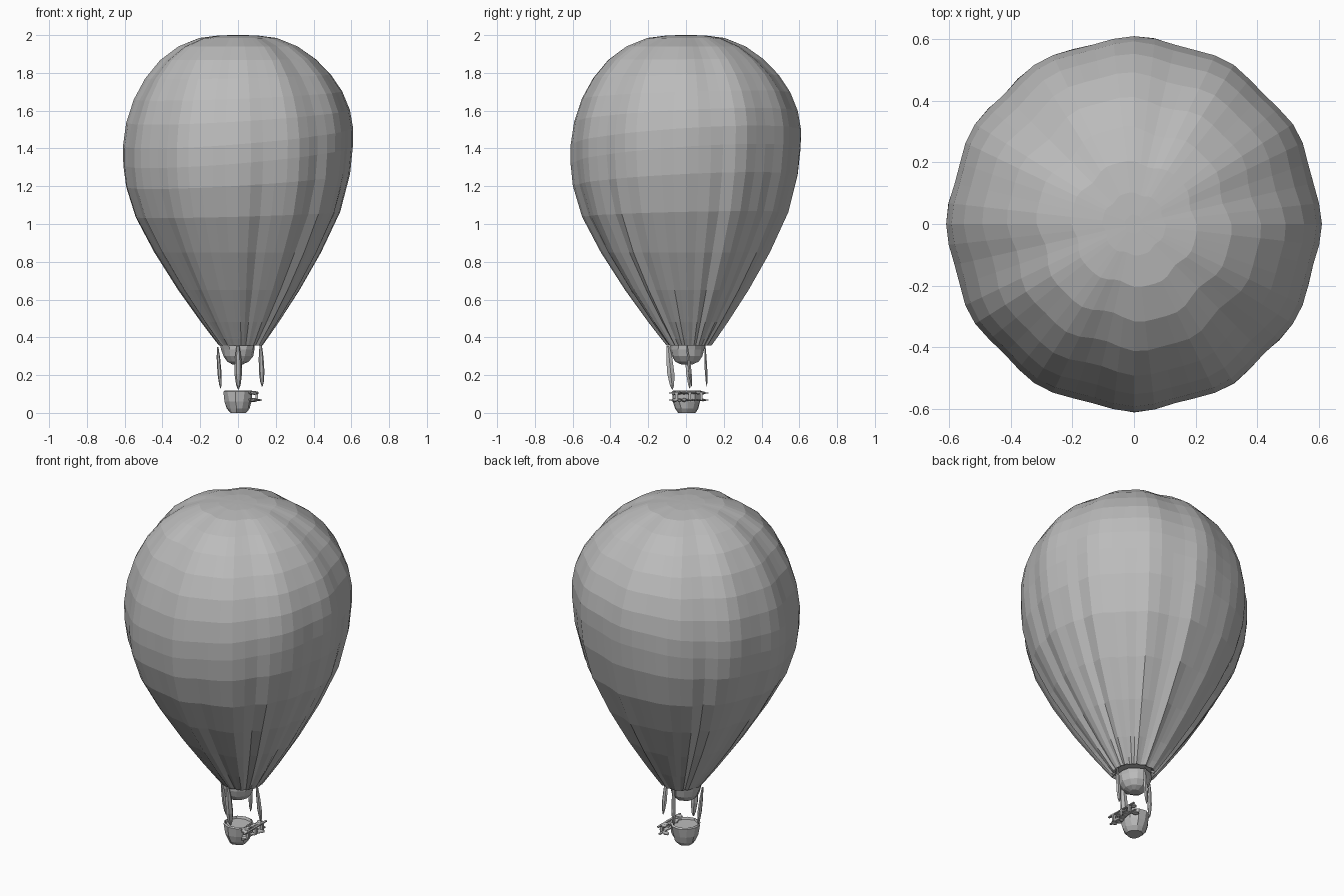
import bpy, bmesh, math, random
from mathutils import Vector, Matrix

random.seed(7)
cube = bpy.data.objects.get("Cube")
if cube:
    bpy.data.objects.remove(cube, do_unlink=True)

grey = bpy.data.materials.new("plain grey")
grey.use_nodes = True
grey.diffuse_color = (0.5, 0.5, 0.5, 1)
grey.node_tree.nodes["Principled BSDF"].inputs["Base Color"].default_value = (0.5, 0.5, 0.5, 1)


def finish(bm, name):
    bmesh.ops.recalc_face_normals(bm, faces=bm.faces)
    mesh = bpy.data.meshes.new(name)
    bm.to_mesh(mesh)
    bm.free()
    mesh.materials.append(grey)
    obj = bpy.data.objects.new(name, mesh)
    bpy.context.collection.objects.link(obj)
    return obj


def lathe(name, profile, sides, warp=None, center=(0, 0)):
    """Flat-shaded turned shape from (radius, height) pairs, closed at both ends."""
    bm = bmesh.new()
    rings = []
    for r, z in profile:
        ring = []
        for i in range(sides):
            a = math.tau * i / sides
            p = Vector((r * math.cos(a), r * math.sin(a), z))
            if warp:
                p = warp(p, r, z, i, a)
            ring.append(bm.verts.new(p + Vector((*center, 0))))
        rings.append(ring)
    for low, high in zip(rings, rings[1:]):
        for i in range(sides):
            j = (i + 1) % sides
            bm.faces.new((low[i], low[j], high[j], high[i]))
    bm.faces.new(rings[0])
    bm.faces.new(rings[-1])
    return finish(bm, name)


# Envelope: rounded cloth lobes above, tight gathered pleats below
SIDES = 56
pleats = [random.uniform(-1, 0.6) for _ in range(SIDES)]


def cloth(p, r, z, i, a):
    low = max(0, min(1, (1.5 - z) / 0.7))
    crown = max(0, (z - 1.5) / 0.5)
    lobe = 0.007 * math.cos(12 * a) * min(1, r / 0.4)
    dent = 0.012 * crown * math.cos(6 * a + 1.57) * min(1, r / 0.3)
    fold = 0.02 * low * pleats[i] * min(1, 0.4 + r)
    k = (r + lobe + dent + fold) / r
    lean = 0.09 * (p.x + 0.8 * p.y) * max(0, 1 - abs(z - 1.4) / 0.5)
    drift = 0.017 * max(0, 1 - (z - 0.36) / 0.5)
    return Vector((p.x * k + drift, p.y * k + drift, z + lean))


lathe("envelope", [
    (0.10, 0.37), (0.115, 0.357), (0.14, 0.39), (0.205, 0.48), (0.32, 0.65),
    (0.44, 0.85), (0.54, 1.05), (0.59, 1.23), (0.603, 1.36), (0.603, 1.46),
    (0.585, 1.57), (0.545, 1.68), (0.485, 1.78), (0.405, 1.87), (0.31, 1.94),
    (0.20, 1.985), (0.10, 1.998), (0.03, 2.0)], SIDES, cloth)


# Rounded burner bowl below the mouth
def crumple(p, r, z, i, a):
    return p + Vector((random.uniform(-1, 1), random.uniform(-1, 1), 0)) * 0.004


lathe("burner_bowl", [
    (0.03, 0.257), (0.06, 0.272), (0.08, 0.30), (0.088, 0.335), (0.092, 0.357)],
    12, crumple, (0, 0.005))

# Basket with a shallow sunken floor
lathe("basket", [
    (0.045, 0.0), (0.06, 0.022), (0.074, 0.06), (0.08, 0.112), (0.074, 0.118),
    (0.068, 0.105)], 11, crumple, (0, 0.005))


# Tapered hangers between envelope and basket
def hanger(name, top, bottom, width, depth):
    bm = bmesh.new()
    top, bottom = Vector(top), Vector(bottom)
    rings = []
    for t, s in ((0, 0.4), (0.3, 0.85), (0.65, 1), (0.9, 0.6), (1, 0.15)):
        c = top.lerp(bottom, t)
        rings.append([bm.verts.new(c + Vector((
            width * s * math.cos(math.tau * i / 6),
            depth * s * math.sin(math.tau * i / 6), 0))) for i in range(6)])
    for a, b in zip(rings, rings[1:]):
        for i in range(6):
            j = (i + 1) % 6
            bm.faces.new((a[i], a[j], b[j], b[i]))
    bm.faces.new(rings[0])
    bm.faces.new(rings[-1])
    finish(bm, name)


hanger("front_hanger", (0.0, -0.095, 0.355), (0.002, -0.072, 0.125), 0.02, 0.022)
hanger("back_hanger", (0.01, 0.10, 0.36), (0.005, 0.11, 0.14), 0.014, 0.008)
hanger("left_hanger", (0.12, 0.005, 0.36), (0.128, 0.03, 0.14), 0.015, 0.01)
hanger("right_hanger", (-0.108, 0.0, 0.35), (-0.092, 0.02, 0.13), 0.011, 0.014)

# Crumpled gear hung along the left side of the basket
bm = bmesh.new()
for level in (0.068, 0.106):
    for step in range(7):
        y = -0.06 + step * 0.025
        x = 0.085 + random.uniform(-0.02, 0.03)
        size = (random.uniform(0.03, 0.05), 0.034, random.uniform(0.01, 0.022))
        spin = Matrix.Rotation(random.uniform(-0.6, 0.6), 4, "Z")
        bmesh.ops.create_icosphere(
            bm, subdivisions=1, radius=0.55,
            matrix=Matrix.Translation((x, y, level)) @ spin @ Matrix.Diagonal((*size, 1)))
# Thin rods joining the gear
for x, level in ((0.10, 0.106), (0.09, 0.068)):
    bmesh.ops.create_cube(bm, size=1, matrix=Matrix.Translation((x, 0.015, level))
                          @ Matrix.Diagonal((0.012, 0.21, 0.006, 1)))
for y in (-0.05, 0.02, 0.08):
    bmesh.ops.create_cube(bm, size=1, matrix=Matrix.Translation((0.10, y, 0.087))
                          @ Matrix.Diagonal((0.014, 0.014, 0.045, 1)))
finish(bm, "side_gear")
